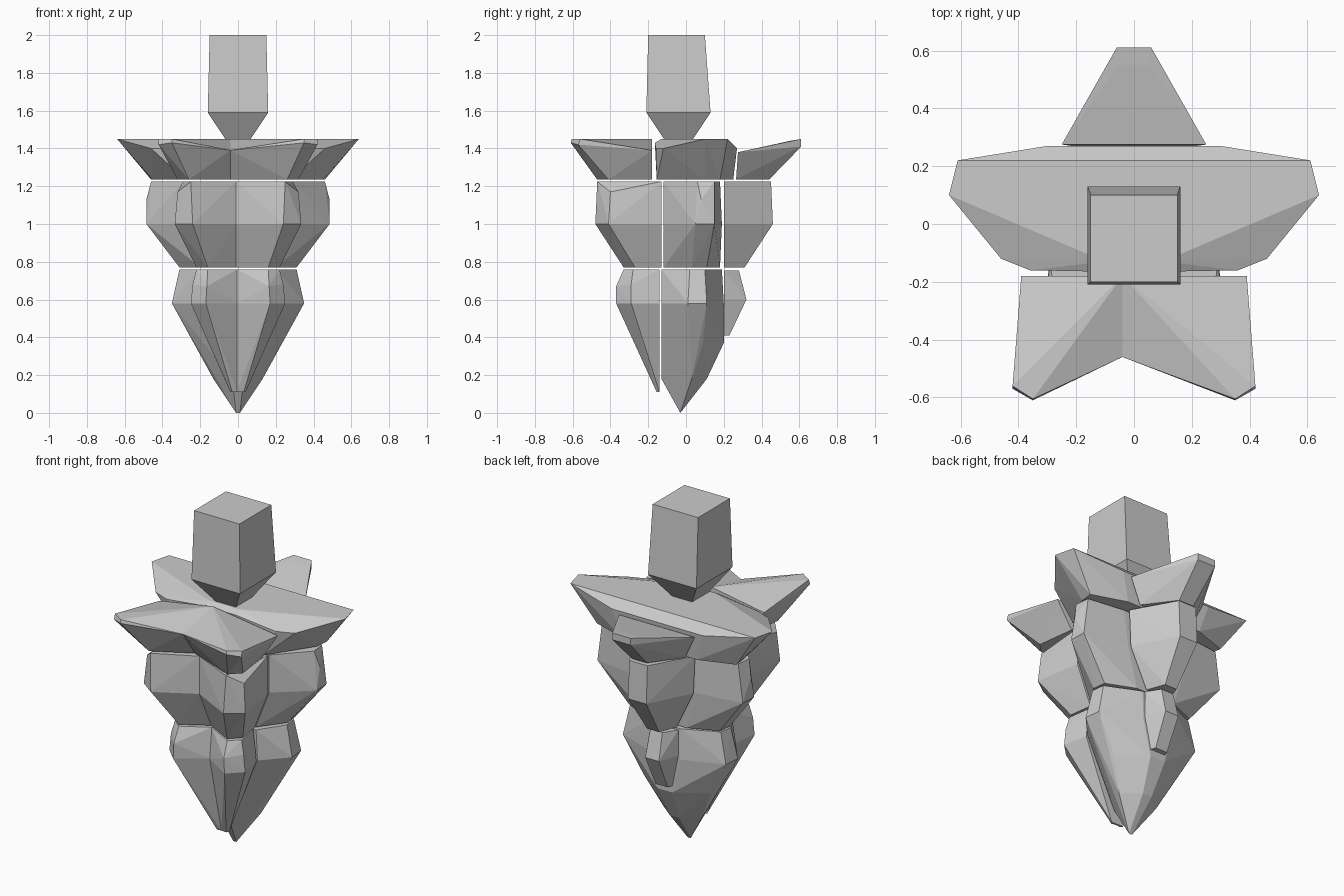
import bpy, bmesh


def hull(name, rings, side=0, seam=0.0):
    """Faceted block from (z, half-outline) rings.
    side 0: symmetric about x = 0; side +1/-1: one half, its x = 0 edge moved to the seam."""
    bm = bmesh.new()
    for z, pts in rings:
        for p in pts:
            x, y = p[0], p[1]
            h = p[2] if len(p) > 2 else z
            if side:
                bm.verts.new((seam if x == 0 else side * x, y, h))
            else:
                bm.verts.new((x, y, h))
                if x:
                    bm.verts.new((-x, y, h))
    res = bmesh.ops.convex_hull(bm, input=bm.verts[:])
    junk = {g for g in res["geom_interior"] + res["geom_unused"]
            if isinstance(g, bmesh.types.BMVert)}
    bmesh.ops.delete(bm, geom=list(junk), context='VERTS')
    bmesh.ops.dissolve_limit(bm, angle_limit=0.02, verts=bm.verts[:], edges=bm.edges[:])
    bmesh.ops.recalc_face_normals(bm, faces=bm.faces[:])
    me = bpy.data.meshes.new(name)
    bm.to_mesh(me)
    bm.free()
    ob = bpy.data.objects.new(name, me)
    bpy.context.collection.objects.link(ob)
    return ob


# Stem block with tapered foot
hull("stem", [
    (2.0, [(.15, -.20), (.15, .10)]),
    (1.59, [(.16, -.21), (.16, .13)]),
    (1.44, [(.06, -.11), (.06, .03)]),
])

# Star crown: cross slab, back point, two front points
hull("crown_slab", [
    (1.45, [(.61, .22), (.64, .10), (.10, -.13)]),
    (1.40, [(.30, .27), (.36, -.16), (.46, -.12), (.10, -.165, 1.43)]),
    (1.235, [(.46, .18), (.45, .10), (.25, .25), (.28, -.155)]),
])
hull("crown_back_point", [
    (1.45, [(.06, .61), (.05, .55, 1.44)]),
    (1.41, [(.06, .61), (.25, .275, 1.38)]),
    (1.235, [(.18, .265), (.05, .44)]),
])
for side, label in ((1, "right"), (-1, "left")):
    hull("crown_front_point_" + label, [
        (1.45, [(0, -.18), (.42, -.56), (.35, -.605)]),
        (1.39, [(.39, -.18), (0, -.46), (.42, -.57, 1.42), (.35, -.61, 1.43)]),
        (1.235, [(0, -.18), (.29, -.18), (.32, -.41), (.26, -.47), (0, -.35)]),
    ], side, -.04)

# Middle tier
hull("middle_core", [
    (1.225, [(.46, .06), (.45, .15), (.22, .18), (.29, -.12)]),
    (1.0, [(.485, .05), (.48, .15), (.20, .19), (.29, -.12), (.485, .08, 1.13)]),
    (.77, [(.31, .03), (.30, .11), (.13, .18), (.20, -.12)]),
])
hull("middle_back", [
    (1.225, [(.20, .20), (.06, .45)]),
    (1.0, [(.19, .20), (.06, .46)]),
    (.77, [(.08, .20), (.04, .31)]),
])
for side, label in ((1, "right"), (-1, "left")):
    hull("middle_front_" + label, [
        (1.225, [(0, -.13), (.29, -.13), (.32, -.40, 1.17), (.25, -.47), (0, -.35)]),
        (1.0, [(.29, -.13), (.335, -.41), (.24, -.48), (0, -.35)]),
        (.77, [(0, -.13), (.20, -.13), (.22, -.27), (.16, -.33), (0, -.24)]),
    ], side, -.01)

# Lower tier tapering to the tip
hull("lower_core", [
    (.76, [(.31, .02), (.30, .10), (.10, .19), (.21, -.13)]),
    (.58, [(.35, .01), (.34, .11), (.10, .20), (.22, -.13)]),
    (.37, [(.05, .20), (.22, .09), (.12, -.13)]),
    (.18, [(.13, .03), (.03, -.13), (.03, .11)]),
    (.0, [(.01, -.03)]),
])
hull("lower_back", [
    (.755, [(.09, .20), (.04, .28)]),
    (.60, [(.09, .20), (.045, .32)]),
    (.41, [(.05, .20), (.04, .23)]),
])
for side, label in ((1, "right"), (-1, "left")):
    hull("lower_front_" + label, [
        (.76, [(0, -.14), (.20, -.14), (.22, -.28), (.16, -.33), (0, -.24)]),
        (.58, [(.22, -.14), (.25, -.29), (.17, -.37), (0, -.26), (.24, -.29, .68), (.165, -.37, .67)]),
        (.11, [(0, -.14), (.04, -.14), (.03, -.155), (0, -.15)]),
    ], side, -.005)
